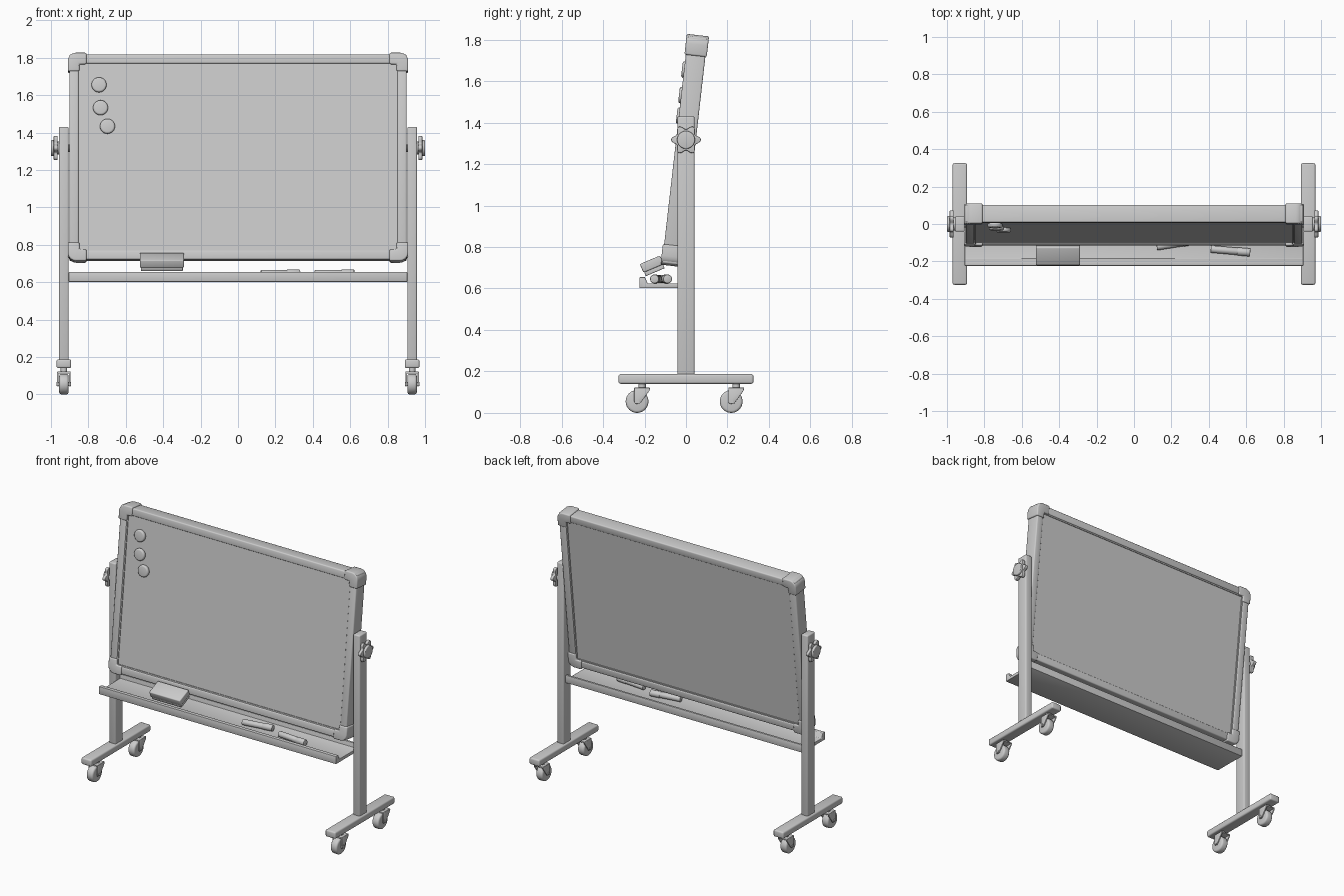
import bpy, bmesh
from math import radians, cos, sin, pi
from mathutils import Matrix, Vector

if "Cube" in bpy.data.objects:
    bpy.data.objects.remove(bpy.data.objects["Cube"])

T, R = Matrix.Translation, Matrix.Rotation
PIVOT_Z = 1.317
TILT = T((0, 0, PIVOT_Z)) @ R(radians(-6.5), 4, 'X')      # board space: origin on the pivot
ALONG = {'X': R(pi / 2, 4, 'Y'), 'Y': R(-pi / 2, 4, 'X'), 'Z': Matrix()}


def finish(bm, name, bevel=0.0, segs=3, mat=None):
    """Bevel the hard edges, place and link the mesh."""
    bmesh.ops.recalc_face_normals(bm, faces=bm.faces)
    if bevel:
        hard = [e for e in bm.edges if e.calc_face_angle(0) > radians(50)]
        bmesh.ops.bevel(bm, geom=hard, offset=bevel, segments=segs, profile=0.5,
                        affect='EDGES', clamp_overlap=True)
    bm.transform(mat or Matrix())
    me = bpy.data.meshes.new(name)
    bm.to_mesh(me)
    bm.free()
    ob = bpy.data.objects.new(name, me)
    bpy.context.collection.objects.link(ob)
    return ob


def box(name, lo, hi, bevel=0.0, segs=3, mat=None):
    lo, hi = Vector(lo), Vector(hi)
    bm = bmesh.new()
    bmesh.ops.create_cube(bm, size=1.0)
    bm.transform(T((lo + hi) / 2) @ Matrix.Diagonal((*(hi - lo), 1)))
    return finish(bm, name, bevel, segs, mat)


def cyl(name, c, r, depth, axis='Z', bevel=0.0, segs=3, mat=None, r2=None, sides=32):
    bm = bmesh.new()
    bmesh.ops.create_cone(bm, cap_ends=True, segments=sides, radius1=r,
                          radius2=r if r2 is None else r2, depth=depth)
    bm.transform(T(c) @ ALONG[axis])
    return finish(bm, name, bevel, segs, mat)


def prism(name, pts, lo, hi, axis, bevel=0.0, segs=3, mat=None):
    """Extrude a 2D outline: axis X takes (y, z) points, axis Y takes (x, z)."""
    bm = bmesh.new()
    put = (lambda p: (lo, p[0], p[1])) if axis == 'X' else (lambda p: (p[0], lo, p[1]))
    f = bm.faces.new([bm.verts.new(put(p)) for p in pts])
    ext = bmesh.ops.extrude_face_region(bm, geom=[f])['geom']
    d = (hi - lo, 0, 0) if axis == 'X' else (0, hi - lo, 0)
    bmesh.ops.translate(bm, vec=d, verts=[v for v in ext if isinstance(v, bmesh.types.BMVert)])
    return finish(bm, name, bevel, segs, mat)


# Tilting board: panel, frame rails and inner trim
W, H, ZC = 0.902, 0.552, -0.052
box("writing_panel", (-0.87, -0.037, ZC - 0.52), (0.87, 0.037, ZC + 0.52), mat=TILT)
for label, a, b, t, bev in (("frame", 0.0, 0.05, 0.0475, 0.008), ("trim", 0.046, 0.058, 0.042, 0.0)):
    for s, side in ((-1, "left"), (1, "right")):
        x0, x1 = sorted((s * (W - a), s * (W - b)))
        box(f"{label}_{side}", (x0, -t, ZC - H + a), (x1, t, ZC + H - a), bev, mat=TILT)
    for s, side in ((-1, "bottom"), (1, "top")):
        z0, z1 = sorted((s * (H - a), s * (H - b)))
        box(f"{label}_{side}", (-W + a, -t, ZC + z0), (W - a, t, ZC + z1), bev, mat=TILT)

# Rounded L-shaped corner caps
CX, CZ, rad, size, arm = W + 0.008, H + 0.008, 0.045, 0.1, 0.062
arc = [(CX - rad + rad * cos(i * pi / 12), CZ - rad + rad * sin(i * pi / 12)) for i in range(7)]
outline = [(CX, CZ - size)] + arc + [(CX - size, CZ), (CX - size, CZ - arm),
                                     (CX - arm, CZ - arm), (CX - arm, CZ - size)]
for sx in (-1, 1):
    for sz in (-1, 1):
        prism("corner_cap", [(sx * x, ZC + sz * z) for x, z in outline],
              -0.054, 0.054, 'Y', 0.008, mat=TILT)

# Round magnets
for x, z in ((-0.743, 0.335), (-0.735, 0.212), (-0.698, 0.112)):
    cyl("magnet", (x, -0.045, z), 0.04, 0.026, 'Y', 0.01, mat=TILT)

# Pen tray with front and back lips
tray = [(-0.224, 0.602), (0.02, 0.602), (0.02, 0.655), (0.005, 0.655), (0.005, 0.624),
        (-0.185, 0.624), (-0.198, 0.655), (-0.224, 0.655)]
prism("pen_tray", tray, -0.905, 0.905, 'X', 0.003, 2)

# Eraser leaning on the tray lip
E = T((-0.407, -0.161, 0.708)) @ R(radians(23), 4, 'X')
box("eraser_body", (-0.118, -0.053, -0.012), (0.118, 0.053, 0.033), 0.006, mat=E)
box("eraser_felt", (-0.112, -0.049, -0.032), (0.112, 0.049, -0.011), 0.003, mat=E)

# Markers lying in the tray
for x, y, ang in ((0.225, -0.105, 9), (0.515, -0.143, -5)):
    M = T((x, y, 0.646)) @ R(radians(ang), 4, 'Z')
    cyl("marker_body", (-0.03, 0, 0), 0.0195, 0.15, 'X', 0.004, 2, M, sides=24)
    cyl("marker_cap", (0.072, 0, 0), 0.0215, 0.07, 'X', 0.004, 2, M, sides=24)

# Lobed knob outline
star = []
for i in range(72):
    a = 2 * pi * i / 72
    r = 0.061 + 0.011 * cos(6 * a)
    star.append((r * cos(a), PIVOT_Z + r * sin(a)))

for s, side in ((-1, "left"), (1, "right")):
    cx = s * 0.931
    # Upright post and foot
    box(f"post_{side}", (cx - 0.026, -0.041, 0.18), (cx + 0.026, 0.041, 1.43), 0.008)
    box(f"foot_{side}", (cx - 0.039, -0.325, 0.14), (cx + 0.039, 0.325, 0.187), 0.01)
    # Pivot axle and clamp knob
    cyl(f"axle_{side}", (s * 0.92, 0, PIVOT_Z), 0.02, 0.11, 'X')
    cyl(f"knob_neck_{side}", (s * 0.961, 0, PIVOT_Z), 0.035, 0.014, 'X')
    x0, x1 = sorted((s * 0.964, s * 0.986))
    prism(f"knob_grip_{side}", star, x0, x1, 'X', 0.004, 2)
    cyl(f"knob_hub_{side}", (s * 0.988, 0, PIVOT_Z), 0.043, 0.024, 'X', 0.005)
    # Swivel castors, trailing to the front
    for y in (-0.212, 0.242):
        wy = y - 0.024
        cyl("castor_stem", (cx, y, 0.13), 0.018, 0.03)
        box("castor_bridge", (cx - 0.035, y - 0.038, 0.112), (cx + 0.035, y + 0.038, 0.122), 0.003, 2)
        fork = [(y - 0.038, 0.12), (y + 0.038, 0.12), (y + 0.036, 0.107),
                (wy + 0.014, 0.045), (wy - 0.01, 0.043), (wy - 0.014, 0.055)]
        for k in (-1, 1):
            f0, f1 = sorted((cx + k * 0.028, cx + k * 0.036))
            prism("castor_fork", fork, f0, f1, 'X', 0.002, 2)
        cyl("castor_wheel", (cx, wy, 0.055), 0.055, 0.05, 'X', 0.012)
        cyl("castor_axle", (cx, wy, 0.055), 0.01, 0.078, 'X', sides=16)

# Smooth rounded parts, keep hard edges
bpy.ops.object.select_all(action='SELECT')
bpy.context.view_layer.objects.active = bpy.context.selected_objects[0]
bpy.ops.object.shade_smooth_by_angle(angle=radians(35))
